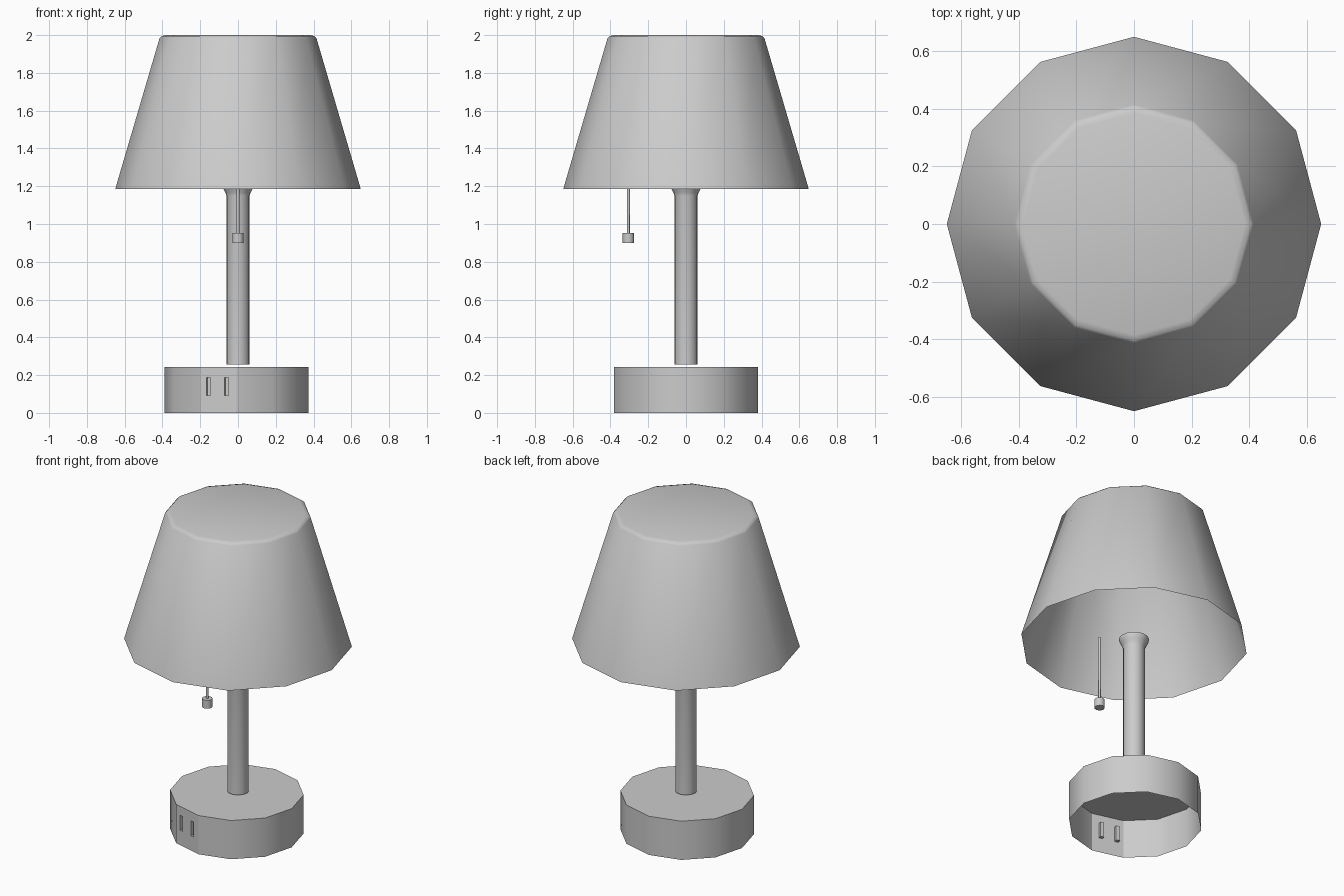
import bpy, bmesh, math

if "Cube" in bpy.data.objects:
    bpy.data.objects.remove(bpy.data.objects["Cube"])


def finish(name, bm, loc=(0, 0, 0), angle=50):
    bmesh.ops.remove_doubles(bm, verts=bm.verts, dist=1e-5)
    bmesh.ops.recalc_face_normals(bm, faces=bm.faces)
    mesh = bpy.data.meshes.new(name)
    bm.to_mesh(mesh)
    bm.free()
    ob = bpy.data.objects.new(name, mesh)
    bpy.context.collection.objects.link(ob)
    ob.location = loc
    bpy.ops.object.select_all(action='DESELECT')
    ob.select_set(True)
    bpy.context.view_layer.objects.active = ob
    bpy.ops.object.shade_smooth_by_angle(angle=math.radians(angle))
    return ob


def lathe(name, profile, sides, loc=(0, 0, 0), cap_bottom=True, cap_top=True):
    """Revolve (radius, z) points around z."""
    bm = bmesh.new()
    rings = [[bm.verts.new((r * math.cos(2 * math.pi * i / sides),
                            r * math.sin(2 * math.pi * i / sides), z))
              for i in range(sides)] for r, z in profile]
    for a, b in zip(rings, rings[1:]):
        for i in range(sides):
            j = (i + 1) % sides
            bm.faces.new((a[i], a[j], b[j], b[i]))
    if cap_bottom:
        bm.faces.new(rings[0][::-1])
    if cap_top:
        bm.faces.new(rings[-1])
    return finish(name, bm, loc)


# Lampshade: open below, closed top with a small bevel
lathe("lampshade", [(0.65, 1.185), (0.415, 1.985), (0.405, 1.994), (0.385, 2.0)],
      12, cap_bottom=False)

# Post with flared head, floating just above the base
lathe("post", [(0.062, 0.257), (0.062, 1.15), (0.066, 1.165), (0.076, 1.185),
               (0.085, 1.205), (0.085, 1.215)], 16)

# Pull cord and knob
lathe("pull_cord", [(0.008, 0.95), (0.009, 1.36)], 8, (0, -0.305, 0))
lathe("pull_knob", [(0.03, 0.9), (0.03, 0.952)], 12, (0, -0.305, 0))

# Base: open-bottomed drum with two recessed slots in one front panel
R, H, SLOT_PANEL, DEPTH = 0.381, 0.243, 8, 0.022
bm = bmesh.new()
corners = [(R * math.cos(math.pi * i / 6), R * math.sin(math.pi * i / 6)) for i in range(12)]
bm.faces.new([bm.verts.new((x, y, H)) for x, y in corners])
slots = []
for i in range(12):
    (x0, y0), (x1, y1) = corners[i], corners[(i + 1) % 12]
    us, zs = [0, 1], [0, H]
    if i == SLOT_PANEL - 0:
        # panel runs from x = -0.19 to x = 0
        us = [0] + [(x - x0) / (x1 - x0) for x in (-0.159, -0.137, -0.064, -0.042)] + [1]
        zs = [0, 0.093, 0.187, H]
    for a in range(len(us) - 1):
        for b in range(len(zs) - 1):
            quad = [(us[a], zs[b]), (us[a + 1], zs[b]), (us[a + 1], zs[b + 1]), (us[a], zs[b + 1])]
            f = bm.faces.new([bm.verts.new((x0 + (x1 - x0) * u, y0 + (y1 - y0) * u, z))
                              for u, z in quad])
            if len(us) > 2 and b == 1 and a in (1, 3):
                slots.append(f)
bmesh.ops.remove_doubles(bm, verts=bm.verts, dist=1e-5)
bm.normal_update()
for f in slots:
    inward = f.normal * -DEPTH
    new = bmesh.ops.extrude_discrete_faces(bm, faces=[f])["faces"][0]
    bmesh.ops.translate(bm, verts=new.verts, vec=inward)
finish("base", bm, (-0.008, 0, 0))
